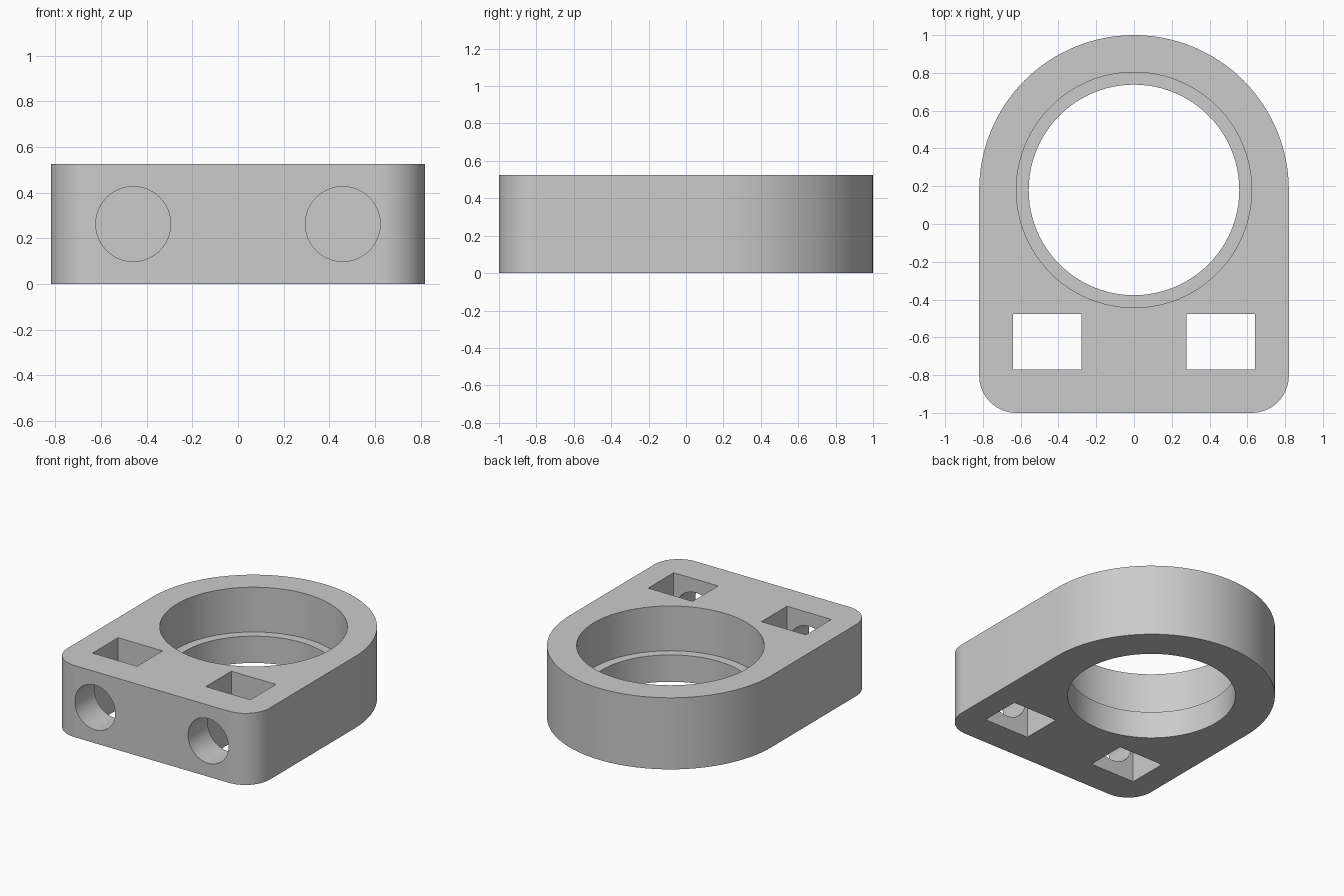
import bpy, bmesh
from math import sin, cos, pi, radians
from mathutils import Matrix, Vector

U = 2 / 61                      # one design unit
HEIGHT, HALF, CORNER = 16 * U, 25 * U, 6 * U
BORE_Y = 1 - HALF
MID_Z = HEIGHT / 2

if "Cube" in bpy.data.objects:
    bpy.data.objects.remove(bpy.data.objects["Cube"])

grey = bpy.data.materials.new("plain_grey")
grey.use_nodes = True
COLOUR = (0.6, 0.6, 0.6, 1)
grey.diffuse_color = COLOUR
grey.node_tree.nodes["Principled BSDF"].inputs["Base Color"].default_value = COLOUR


def make_object(name, bm):
    bmesh.ops.recalc_face_normals(bm, faces=bm.faces)
    mesh = bpy.data.meshes.new(name)
    bm.to_mesh(mesh)
    bm.free()
    mesh.materials.append(grey)
    obj = bpy.data.objects.new(name, mesh)
    bpy.context.collection.objects.link(obj)
    return obj


def arc(cx, cy, radius, start, end, steps):
    angles = [radians(start + (end - start) * i / steps) for i in range(steps + 1)]
    return [(cx + radius * cos(a), cy + radius * sin(a)) for a in angles]


def cylinder(name, radius, depth, location, axis="Z", segments=96):
    bm = bmesh.new()
    turn = Matrix.Rotation(pi / 2, 4, "X") if axis == "Y" else Matrix()
    bmesh.ops.create_cone(bm, cap_ends=True, segments=segments, radius1=radius,
                          radius2=radius, depth=depth,
                          matrix=Matrix.Translation(location) @ turn)
    return make_object(name, bm)


def box(name, size, location):
    bm = bmesh.new()
    bmesh.ops.create_cube(bm, size=1, matrix=Matrix.Translation(location)
                          @ Matrix.Diagonal(Vector(size).to_4d()))
    return make_object(name, bm)


# Body: round at the back, rounded corners at the front
outline = arc(0, BORE_Y, HALF, 0, 180, 64)
outline += arc(-HALF + CORNER, -1 + CORNER, CORNER, 180, 270, 16)
outline += arc(HALF - CORNER, -1 + CORNER, CORNER, 270, 360, 16)
bm = bmesh.new()
base = bm.faces.new([bm.verts.new((x, y, 0)) for x, y in outline])
top = bmesh.ops.extrude_face_region(bm, geom=[base])["geom"]
bmesh.ops.translate(bm, vec=(0, 0, HEIGHT),
                    verts=[v for v in top if isinstance(v, bmesh.types.BMVert)])
body = make_object("bracket_body", bm)

# Stepped bore: wide seat above a narrower through hole
ledge = 6 * U
cutters = [
    cylinder("bore_cutter", 17 * U, 2, (0, BORE_Y, 0)),
    cylinder("seat_cutter", 19 * U, 1, (0, BORE_Y, ledge + 0.5)),
]

# Rectangular nut pockets, each reached by a round hole from the front
for side, sign in (("left", 1), ("right", -1)):
    x = sign * 14 * U
    cutters.append(box(side + "_pocket_cutter", (11 * U, 9 * U, 2),
                       (x, -1 + 11.5 * U, 0)))
    cutters.append(cylinder(side + "_bolt_cutter", 5 * U, 20 * U,
                            (x, -1, MID_Z), "Y", 64))

# Cut everything out of the body
bpy.context.view_layer.objects.active = body
for cutter in cutters:
    cutter.hide_render = True
    cut = body.modifiers.new(cutter.name, "BOOLEAN")
    cut.operation, cut.solver, cut.object = "DIFFERENCE", "EXACT", cutter
    bpy.ops.object.modifier_apply(modifier=cut.name)
for cutter in cutters:
    bpy.data.objects.remove(cutter)

bpy.ops.object.select_all(action="DESELECT")
body.select_set(True)
bpy.ops.object.shade_smooth_by_angle(angle=radians(30))
